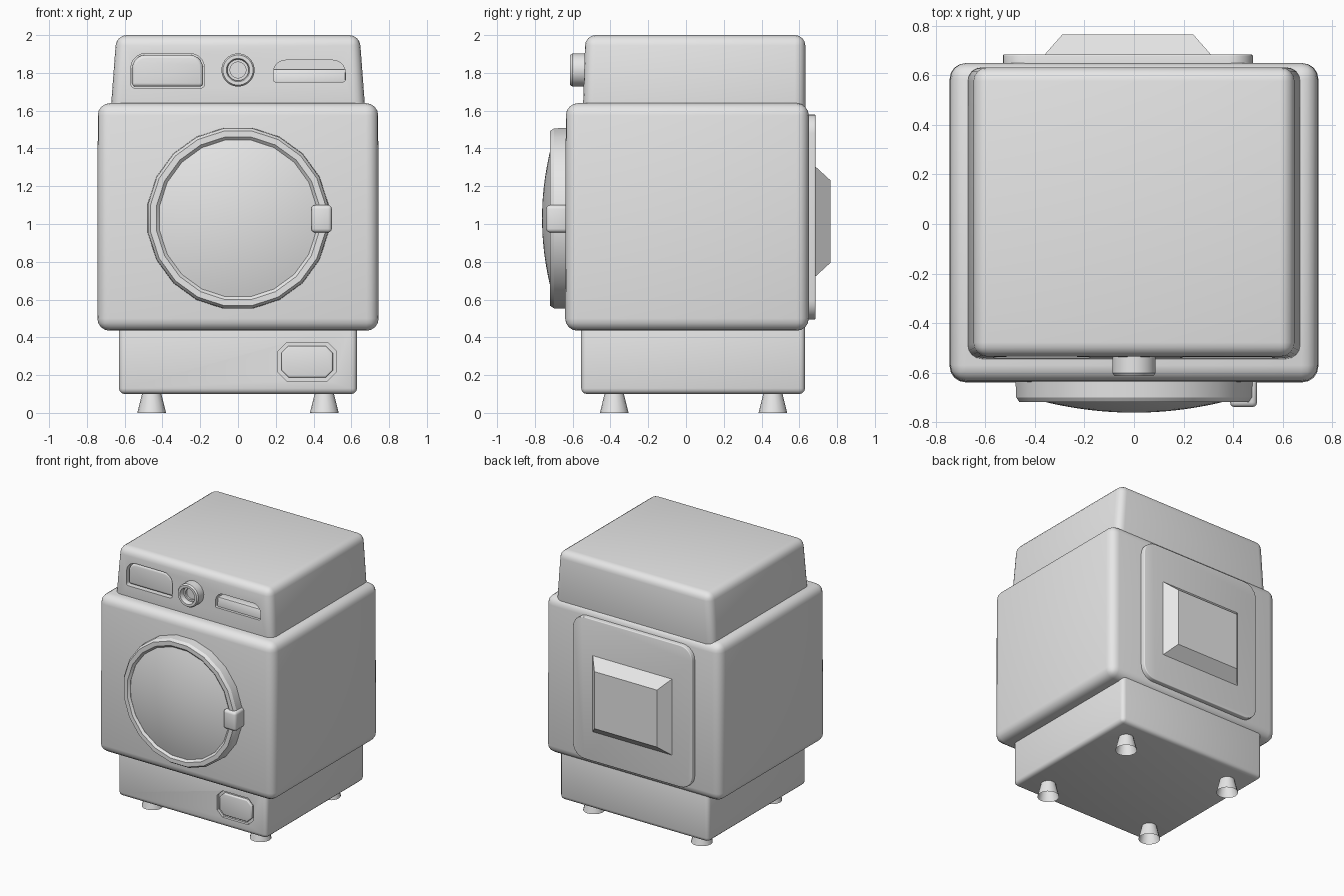
import bpy, bmesh, math
from mathutils import Vector

cube = bpy.data.objects.get("Cube")
if cube:
    bpy.data.objects.remove(cube, do_unlink=True)

grey = bpy.data.materials.new("light grey")
grey.use_nodes = True
grey.diffuse_color = (0.8, 0.8, 0.8, 1)
grey.node_tree.nodes["Principled BSDF"].inputs["Base Color"].default_value = (0.8, 0.8, 0.8, 1)


def shade(ob, angle=35):
    bpy.ops.object.select_all(action='DESELECT')
    ob.select_set(True)
    bpy.context.view_layer.objects.active = ob
    bpy.ops.object.shade_smooth_by_angle(angle=math.radians(angle))


def finish(bm, name, angle=35):
    bmesh.ops.recalc_face_normals(bm, faces=bm.faces[:])
    mesh = bpy.data.meshes.new(name)
    bm.to_mesh(mesh)
    bm.free()
    mesh.materials.append(grey)
    ob = bpy.data.objects.new(name, mesh)
    bpy.context.collection.objects.link(ob)
    shade(ob, angle)
    return ob


def round_edges(bm, edges, width, segments):
    if width:
        bmesh.ops.bevel(bm, geom=edges, offset=width, segments=segments,
                        profile=0.5, affect='EDGES', clamp_overlap=True)


def block(name, x, y, z, bevel, segments=4, side_taper=0, front_taper=0):
    """Rounded box between (min, max) pairs, optionally narrower at the top."""
    bm = bmesh.new()
    bmesh.ops.create_cube(bm, size=1)
    for v in bm.verts:
        top = v.co.z > 0
        px, py = x[v.co.x > 0], y[v.co.y > 0]
        if top:
            px -= math.copysign(side_taper, v.co.x)
            py += front_taper if v.co.y < 0 else 0
        v.co = (px, py, z[top])
    round_edges(bm, bm.edges[:], bevel, segments)
    return finish(bm, name)


def rounded(x, z, top, bottom, steps):
    """Rectangle outline in x, z with separate top and bottom corner radii."""
    pts = []
    for i, (sx, sz, r) in enumerate(((1, 1, top), (0, 1, top), (0, 0, bottom), (1, 0, bottom))):
        cx = x[sx] - r * (2 * sx - 1)
        cz = z[sz] - r * (2 * sz - 1)
        for k in range(steps + 1):
            a = math.pi / 2 * (i + k / steps)
            pts.append((cx + r * math.cos(a), cz + r * math.sin(a)))
    return pts


def plate(name, outline, front, back, bevel=0, front_rim=True):
    """Outline extruded along y, with one rim rounded."""
    bm = bmesh.new()
    face = bm.faces.new([bm.verts.new((px, front, pz)) for px, pz in outline])
    moved = bmesh.ops.extrude_face_region(bm, geom=[face], use_keep_orig=True)["geom"]
    bmesh.ops.translate(bm, vec=Vector((0, back - front, 0)),
                        verts=[g for g in moved if isinstance(g, bmesh.types.BMVert)])
    level = front if front_rim else back
    rim = [e for e in bm.edges if all(abs(v.co.y - level) < 0.0001 for v in e.verts)]
    bmesh.ops.recalc_face_normals(bm, faces=bm.faces[:])
    round_edges(bm, rim, bevel, 3)
    return finish(bm, name)


def lathe(name, profile, cx, cz, sides, closed=False, angle=35):
    """Revolve (radius, y) points about an axis along y."""
    bm = bmesh.new()
    rings = []
    for k in range(sides):
        a = 2 * math.pi * (k + 0.5) / sides
        rings.append([bm.verts.new((cx + r * math.cos(a), y, cz + r * math.sin(a)))
                      for r, y in profile])
    n = len(profile)
    for k in range(sides):
        a, b = rings[k], rings[(k + 1) % sides]
        for j in range(n if closed else n - 1):
            m = (j + 1) % n
            bm.faces.new((a[j], a[m], b[m], b[j]))
    bmesh.ops.remove_doubles(bm, verts=bm.verts[:], dist=0.00001)
    bmesh.ops.dissolve_degenerate(bm, edges=bm.edges[:], dist=0.00001)
    return finish(bm, name, angle)


def carve(ob, cutter):
    """Cut a recess and discard the cutter."""
    cutter.hide_render = True
    mod = ob.modifiers.new("recess", 'BOOLEAN')
    mod.operation = 'DIFFERENCE'
    mod.solver = 'EXACT'
    mod.object = cutter
    bpy.ops.object.select_all(action='DESELECT')
    ob.select_set(True)
    bpy.context.view_layer.objects.active = ob
    bpy.ops.object.modifier_apply(modifier=mod.name)
    bpy.data.objects.remove(cutter, do_unlink=True)
    shade(ob)


# Main cabinet, control housing and plinth
block("cabinet", (-0.745, 0.745), (-0.64, 0.65), (0.435, 1.64), 0.065, 4, 0.003, 0.004)
housing = block("control_housing", (-0.677, 0.677), (-0.547, 0.632), (1.56, 2.0), 0.055, 4, 0.033, 0.014)
plinth = block("plinth", (-0.63, 0.63), (-0.555, 0.63), (0.1, 0.5), 0.03, 3)

# Detergent drawer in its recess
carve(housing, plate("drawer_cutter", rounded((-0.567, -0.178), (1.72, 1.902), 0.075, 0.02, 5), -0.7, -0.48))
plate("detergent_drawer", rounded((-0.56, -0.185), (1.727, 1.895), 0.07, 0.018, 5), -0.527, -0.47, 0.02)

# Hand slot with a raised lower lip
carve(housing, plate("slot_cutter", rounded((0.187, 0.568), (1.753, 1.867), 0.065, 0.01, 5), -0.7, -0.45))
block("slot_lip", (0.187, 0.568), (-0.522, -0.44), (1.75, 1.82), 0.006, 2, 0, 0.012)

# Programme dial
lathe("dial", [(0.088, -0.5), (0.088, -0.602), (0.08, -0.613), (0.062, -0.613), (0.056, -0.604),
               (0.056, -0.575), (0.042, -0.575), (0.042, -0.56), (0, -0.56)], 0, 1.815, 24)

# Door ring, domed glass and latch
lathe("door_ring", [(0.485, -0.62), (0.482, -0.7), (0.468, -0.72), (0.436, -0.72),
                    (0.42, -0.705), (0.42, -0.62)], 0, 1.03, 20, True, 30)
dome = [(0.425 * k / 12, -0.762 + 0.06 * (k / 12) ** 2) for k in range(13)]
lathe("door_glass", dome + [(0.425, -0.63), (0, -0.63)], 0, 1.03, 40)
block("door_latch", (0.388, 0.497), (-0.74, -0.62), (0.955, 1.1), 0.02, 3)

# Filter hatch set into the plinth
carve(plinth, plate("hatch_cutter", rounded((0.212, 0.52), (0.17, 0.372), 0.045, 0.045, 1), -0.7, -0.535))
plate("filter_hatch", rounded((0.23, 0.502), (0.188, 0.354), 0.037, 0.037, 1), -0.555, -0.53, 0.008)

# Rear cover with a tapered service box
plate("rear_cover", rounded((-0.53, 0.48), (0.495, 1.58), 0.1, 0.1, 6), 0.63, 0.685, 0.006, False)
bm = bmesh.new()
bmesh.ops.create_cube(bm, size=1)
for v in bm.verts:
    outer = v.co.y > 0
    half_x, half_z = (0.265, 0.218) if outer else (0.337, 0.293)
    v.co = (-0.025 + math.copysign(half_x, v.co.x), 0.765 if outer else 0.683,
            1.013 + math.copysign(half_z, v.co.z))
finish(bm, "service_box")

# Flared feet, hollow underneath
for side, x in (("right", -0.457), ("left", 0.457)):
    for end, y in (("front", -0.38), ("back", 0.46)):
        bm = bmesh.new()
        bmesh.ops.create_cone(bm, cap_ends=False, segments=16, radius1=0.076, radius2=0.05, depth=0.105)
        bmesh.ops.translate(bm, vec=Vector((x, y, 0.0525)), verts=bm.verts[:])
        finish(bm, f"{end}_{side}_foot")
